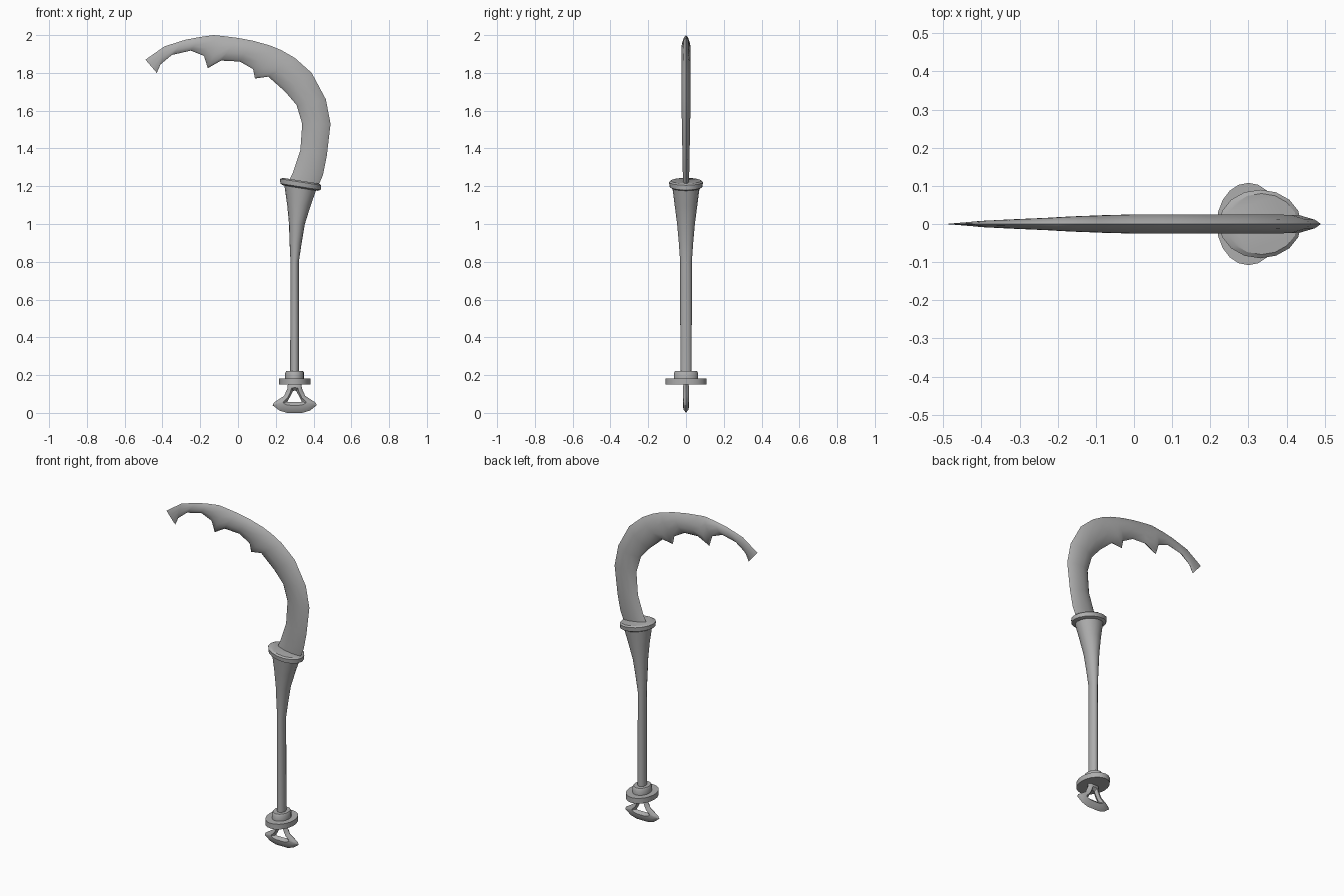
import bpy
import bmesh
from math import sin, cos, tan, pi, radians
from mathutils import Vector

default_cube = bpy.data.objects.get("Cube")
if default_cube:
    bpy.data.objects.remove(default_cube, do_unlink=True)

metal = bpy.data.materials.new("plain grey metal")
metal.use_nodes = True
grey = (0.42, 0.42, 0.42, 1)
metal.diffuse_color = grey
metal.node_tree.nodes["Principled BSDF"].inputs["Base Color"].default_value = grey

AXIS = 0.3  # x position of the handle


def loft(name, rings, closed=False, smooth_angle=40):
    """Skin a list of equal point rings; cap the ends unless closed."""
    bm = bmesh.new()
    verts = [[bm.verts.new(point) for point in ring] for ring in rings]
    count = len(rings[0])
    pairs = list(zip(verts, verts[1:]))
    if closed:
        pairs.append((verts[-1], verts[0]))
    else:
        bm.faces.new(verts[0])
        bm.faces.new(verts[-1])
    for low, high in pairs:
        for i in range(count):
            j = (i + 1) % count
            bm.faces.new((low[i], low[j], high[j], high[i]))
    bmesh.ops.recalc_face_normals(bm, faces=bm.faces)
    mesh = bpy.data.meshes.new(name)
    bm.to_mesh(mesh)
    bm.free()
    mesh.materials.append(metal)
    part = bpy.data.objects.new(name, mesh)
    bpy.context.collection.objects.link(part)
    bpy.ops.object.select_all(action="DESELECT")
    part.select_set(True)
    bpy.context.view_layer.objects.active = part
    bpy.ops.object.shade_smooth_by_angle(angle=radians(smooth_angle))
    return part


def oval(x, z, rx, ry, tilt=0, sides=16):
    """Oval ring around the vertical, leaning by tilt degrees to +x."""
    slope = tan(radians(tilt))
    angles = [2 * pi * i / sides for i in range(sides)]
    return [(x + rx * cos(a), ry * sin(a), z - slope * rx * cos(a)) for a in angles]


def lens(outer, inner, half, profile):
    """Lens section between two edge points, half thick on each side of y = 0."""
    a, b = Vector((outer[0], 0, outer[1])), Vector((inner[0], 0, inner[1]))
    front = [a.lerp(b, s) + Vector((0, -half * t, 0)) for s, t in profile]
    back = [a.lerp(b, s) + Vector((0, half * t, 0)) for s, t in reversed(profile)]
    return [a] + front + [b] + back


# Curved blade: outer edge, inner edge with two barbs, half thickness
blade_stations = [
    ((0.42, 1.19), (0.26, 1.21), 0.015),
    ((0.45, 1.26), (0.29, 1.27), 0.017),
    ((0.47, 1.36), (0.33, 1.39), 0.019),
    ((0.49, 1.53), (0.34, 1.53), 0.022),
    ((0.465, 1.66), (0.31, 1.63), 0.024),
    ((0.39, 1.8), (0.25, 1.7), 0.025),
    ((0.3, 1.88), (0.16, 1.78), 0.025),
    ((0.23, 1.92), (0.09, 1.77), 0.025),
    ((0.17, 1.945), (0.08, 1.82), 0.025),
    ((0.08, 1.97), (0.01, 1.86), 0.025),
    ((0, 1.985), (-0.09, 1.865), 0.024),
    ((-0.08, 1.995), (-0.16, 1.825), 0.021),
    ((-0.13, 2), (-0.18, 1.89), 0.02),
    ((-0.2, 1.99), (-0.25, 1.918), 0.016),
    ((-0.28, 1.975), (-0.35, 1.895), 0.012),
    ((-0.39, 1.94), (-0.41, 1.845), 0.008),
    ((-0.49, 1.87), (-0.43, 1.8), 0.002),
]
blade_profile = [(0.1, 0.5), (0.35, 1), (0.65, 1), (0.92, 0.5)]
loft("blade", [lens(o, i, h, blade_profile) for o, i, h in blade_stations],
     smooth_angle=50)

# Handle flaring into a slanted socket
loft("handle", [
    oval(AXIS, 0.2, 0.024, 0.03),
    oval(AXIS, 0.8, 0.022, 0.031),
    oval(0.305, 0.9, 0.032, 0.038),
    oval(0.312, 1, 0.042, 0.047),
    oval(0.322, 1.1, 0.062, 0.06, tilt=4),
    oval(0.33, 1.2, 0.086, 0.073, tilt=9),
])

# Slanted collar where the blade meets the handle
loft("blade_collar", [
    oval(0.33, 1.19, 0.09, 0.075, tilt=9),
    oval(0.331, 1.197, 0.107, 0.087, tilt=9),
    oval(0.331, 1.222, 0.108, 0.09, tilt=9),
    oval(0.334, 1.229, 0.095, 0.08, tilt=9),
], smooth_angle=30)

# Lower guard disc and the ring sitting on it
loft("guard_disc", [
    oval(AXIS, 0.15, 0.083, 0.108, sides=20),
    oval(AXIS, 0.182, 0.083, 0.108, sides=20),
])
loft("guard_ring", [
    oval(AXIS, 0.18, 0.05, 0.064),
    oval(AXIS, 0.212, 0.05, 0.064),
    oval(AXIS, 0.222, 0.044, 0.057),
])

# Pommel with a triangular hole: half outline, mirrored about the handle
half_pommel = [
    ((0, 0.17), (0, 0.118)),
    ((0.035, 0.17), (0.008, 0.116)),
    ((0.038, 0.13), (0.017, 0.1)),
    ((0.056, 0.09), (0.03, 0.075)),
    ((0.11, 0.055), (0.037, 0.063)),
    ((0.117, 0.04), (0.037, 0.059)),
    ((0.08, 0.012), (0.03, 0.057)),
    ((0.04, 0), (0.015, 0.057)),
    ((0, 0), (0, 0.057)),
]
mirrored = [((-o[0], o[1]), (-i[0], i[1])) for o, i in reversed(half_pommel[1:-1])]
pommel_profile = [(0.3, 0.75), (0.7, 1)]
loft("pommel", [
    lens((AXIS + o[0], o[1]), (AXIS + i[0], i[1]), 0.017, pommel_profile)
    for o, i in half_pommel + mirrored
], closed=True)
